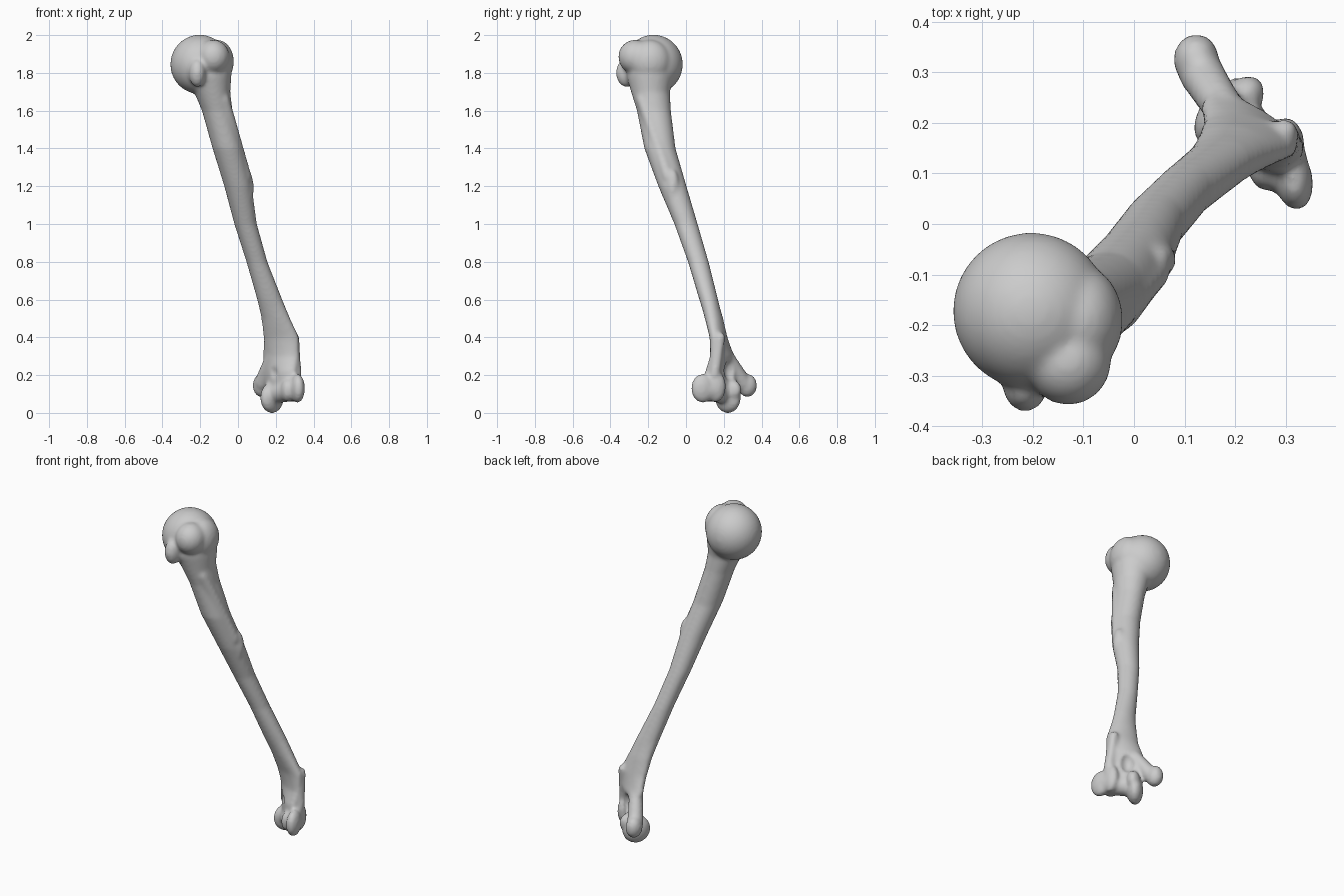
import bpy, bmesh, math
from mathutils import Matrix, Vector

if "Cube" in bpy.data.objects:
    bpy.data.objects.remove(bpy.data.objects["Cube"])

bone_mat = bpy.data.materials.new("bone grey")
bone_mat.use_nodes = True
BONE = (0.6, 0.6, 0.6, 1)
bone_mat.diffuse_color = BONE
bone_mat.node_tree.nodes["Principled BSDF"].inputs["Base Color"].default_value = BONE


def ball(bm, center, radii, turn=0):
    """Ellipsoid turned about z."""
    m = (Matrix.Translation(center) @ Matrix.Rotation(math.radians(turn), 4, 'Z')
         @ Matrix.Diagonal((*radii, 1)))
    return bmesh.ops.create_icosphere(bm, subdivisions=4, radius=1, matrix=m)["verts"]


def bridge(bm, p, rp, q, rq):
    """Tapered capsule between two points."""
    part = bmesh.new()
    ball(part, p, (rp,) * 3)
    ball(part, q, (rq,) * 3)
    hull = bmesh.ops.convex_hull(part, input=part.verts)
    inner = {g for g in hull["geom_interior"] + hull["geom_unused"]
             if isinstance(g, bmesh.types.BMVert)}
    bmesh.ops.delete(part, geom=list(inner), context='VERTS')
    mesh = bpy.data.meshes.new("temp")
    part.to_mesh(mesh)
    part.free()
    bm.from_mesh(mesh)
    bpy.data.meshes.remove(mesh)


def loft(bm, sections, sides=32):
    """Skin horizontal ellipses given as x, y, z, a, b, turn."""
    rings = []
    for x, y, z, a, b, turn in sections:
        rot = Matrix.Rotation(math.radians(turn), 3, 'Z')
        rings.append([bm.verts.new(Vector((x, y, z)) + rot @ Vector(
            (a * math.cos(t), b * math.sin(t), 0)))
            for t in (math.tau * i / sides for i in range(sides))])
    for low, high in zip(rings, rings[1:]):
        for i in range(sides):
            j = (i + 1) % sides
            bm.faces.new((low[i], low[j], high[j], high[i]))
    bm.faces.new(rings[0][::-1])
    bm.faces.new(rings[-1])


def make_object(name, bm):
    mesh = bpy.data.meshes.new(name)
    bm.to_mesh(mesh)
    bm.free()
    obj = bpy.data.objects.new(name, mesh)
    bpy.context.collection.objects.link(obj)
    return obj


bm = bmesh.new()

# Shaft: leaning, round in the middle, a flat blade at the lower end
loft(bm, [
    (0.225, 0.185, 0.12, 0.10, 0.045, -50),
    (0.225, 0.185, 0.22, 0.11, 0.045, -45),
    (0.228, 0.192, 0.30, 0.107, 0.043, -30),
    (0.229, 0.172, 0.40, 0.097, 0.042, -15),
    (0.200, 0.148, 0.50, 0.078, 0.047, -12),
    (0.168, 0.120, 0.60, 0.067, 0.050, 0),
    (0.100, 0.065, 0.80, 0.056, 0.055, 0),
    (0.040, 0.000, 1.00, 0.060, 0.062, 0),
    (0.000, -0.072, 1.20, 0.073, 0.075, 0),
    (-0.055, -0.138, 1.40, 0.080, 0.083, 0),
    (-0.110, -0.170, 1.60, 0.081, 0.090, 0),
    (-0.137, -0.188, 1.70, 0.096, 0.103, 0),
    (-0.160, -0.190, 1.78, 0.125, 0.125, 0),
    (-0.160, -0.190, 1.85, 0.125, 0.125, 0),
])

# Upper end: round head and the two tubercles
ball(bm, (-0.203, -0.172, 1.845), (0.155, 0.155, 0.157))
ball(bm, (-0.110, -0.190, 1.86), (0.088, 0.110, 0.115))
ball(bm, (-0.130, -0.270, 1.885), (0.085, 0.088, 0.090))
ball(bm, (-0.215, -0.315, 1.80), (0.045, 0.056, 0.075))

# Ridge down the front and the bump where it ends
bridge(bm, (-0.080, -0.230, 1.66), 0.035, (0.040, -0.095, 1.25), 0.032)
ball(bm, (0.047, -0.070, 1.19), (0.036, 0.036, 0.10))

# Inner knob of the lower end
ball(bm, (0.123, 0.325, 0.145), (0.045, 0.051, 0.062))
bridge(bm, (0.185, 0.215, 0.30), 0.038, (0.132, 0.300, 0.16), 0.045)

# Pulley-shaped joint
ball(bm, (0.180, 0.222, 0.080), (0.046, 0.080, 0.082), -40)
ball(bm, (0.215, 0.248, 0.120), (0.038, 0.050, 0.055), -40)
bridge(bm, (0.185, 0.215, 0.10), 0.052, (0.285, 0.125, 0.12), 0.058)

# Outer knob and the crest above it
ball(bm, (0.315, 0.090, 0.130), (0.038, 0.064, 0.077), 10)
ball(bm, (0.300, 0.155, 0.140), (0.037, 0.056, 0.085))
ball(bm, (0.262, 0.115, 0.120), (0.036, 0.050, 0.062))
bridge(bm, (0.298, 0.182, 0.40), 0.026, (0.307, 0.150, 0.20), 0.030)

bone = make_object("arm_bone", bm)

# Hollows above the joint, front and back
bm = bmesh.new()
ball(bm, (0.252, 0.245, 0.225), (0.042, 0.048, 0.062), -45)
ball(bm, (0.172, 0.140, 0.215), (0.042, 0.036, 0.045), -45)
hollows = make_object("hollow_cutter", bm)
hollows.hide_render = True

bpy.ops.object.select_all(action='DESELECT')
bpy.context.view_layer.objects.active = bone
bone.select_set(True)

# Fuse the parts, carve the hollows, and soften every join
def fuse(name, size):
    mod = bone.modifiers.new(name, 'REMESH')
    mod.mode = 'VOXEL'
    mod.voxel_size = size


fuse("fuse", 0.009)
cut = bone.modifiers.new("carve", 'BOOLEAN')
cut.operation = 'DIFFERENCE'
cut.object = hollows
fuse("even", 0.009)
soften = bone.modifiers.new("soften", 'SMOOTH')
soften.factor = 0.5
soften.iterations = 7
for mod in list(bone.modifiers):
    bpy.ops.object.modifier_apply(modifier=mod.name)
bpy.data.objects.remove(hollows)

bone.data.materials.clear()
bone.data.materials.append(bone_mat)
bpy.ops.object.shade_smooth()
